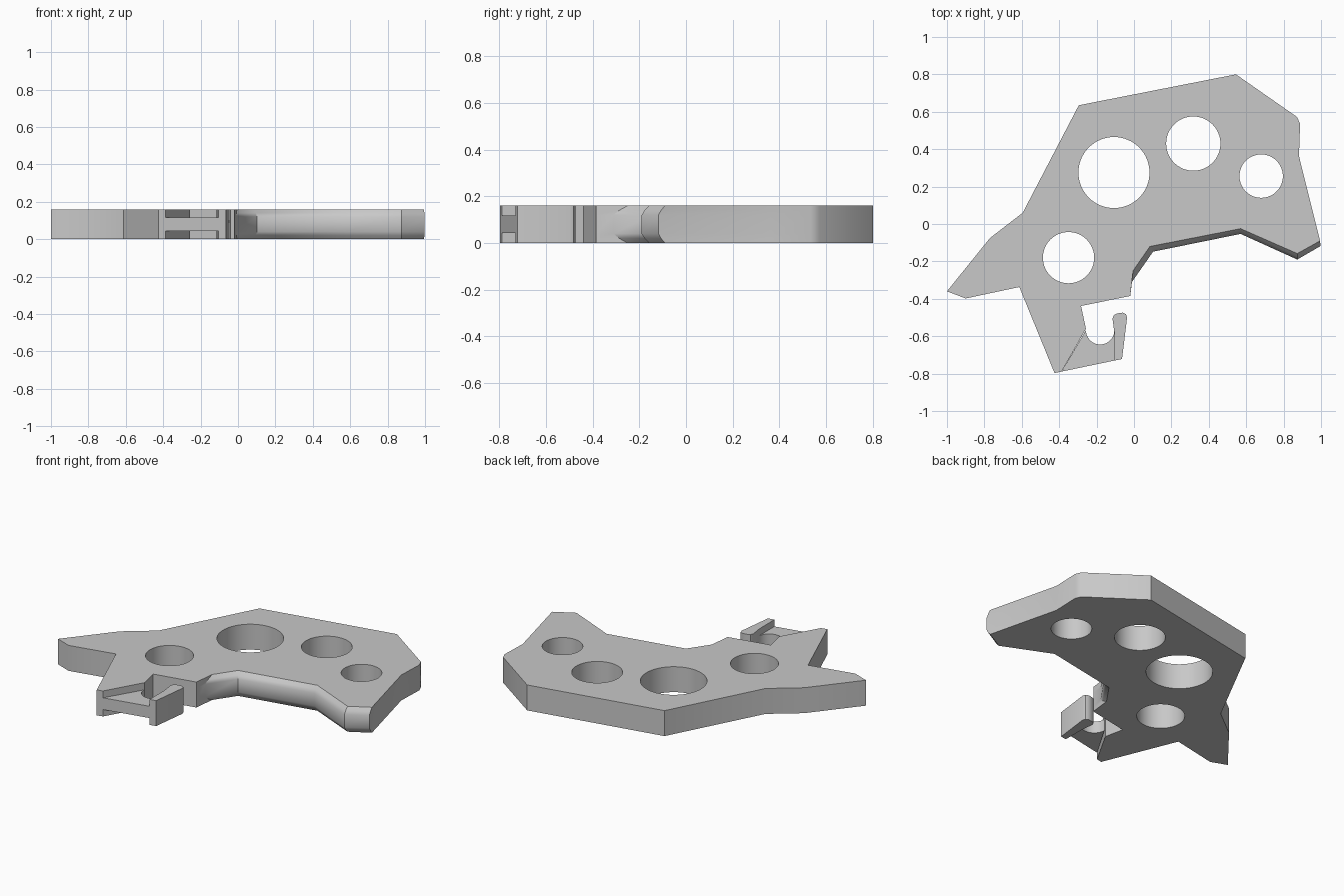
import bpy
import bmesh
from math import cos, sin, pi, radians

cube = bpy.data.objects.get("Cube")
if cube:
    bpy.data.objects.remove(cube, do_unlink=True)

HEIGHT = 0.16

grey = bpy.data.materials.new("light_grey")
grey.use_nodes = True
grey.diffuse_color = (0.58, 0.58, 0.58, 1)
grey.node_tree.nodes["Principled BSDF"].inputs["Base Color"].default_value = (0.58, 0.58, 0.58, 1)


def arc(cx, cy, r, start, end, steps):
    """Points along a circular arc, angles in radians."""
    angles = [start + (end - start) * i / steps for i in range(steps + 1)]
    return [(cx + r * cos(a), cy + r * sin(a)) for a in angles]


def add_walls(bm, rings):
    """Stack closed rings of (points, z); return bottom and top edge loops."""
    rows = [[bm.verts.new((x, y, z)) for x, y in pts] for pts, z in rings]
    n = len(rows[0])
    for low, high in zip(rows, rows[1:]):
        for i in range(n):
            j = (i + 1) % n
            bm.faces.new((low[i], low[j], high[j], high[i]))
    return [[bm.edges.get((row[i], row[(i + 1) % n])) for i in range(n)]
            for row in (rows[0], rows[-1])]


def build_plate(name, loops):
    """Build a solid plate from an outer wall and any hole walls."""
    bm = bmesh.new()
    bottom, top = [], []
    for rings in loops:
        low, high = add_walls(bm, rings)
        bottom += low
        top += high
    for edges in (bottom, top):
        bmesh.ops.triangle_fill(bm, edges=edges, use_beauty=True)
    bmesh.ops.recalc_face_normals(bm, faces=bm.faces[:])
    mesh = bpy.data.meshes.new(name)
    bm.to_mesh(mesh)
    bm.free()
    mesh.materials.append(grey)
    obj = bpy.data.objects.new(name, mesh)
    bpy.context.collection.objects.link(obj)
    bpy.ops.object.select_all(action='DESELECT')
    obj.select_set(True)
    bpy.context.view_layer.objects.active = obj
    bpy.ops.object.shade_smooth_by_angle(angle=radians(35))
    return obj


# Body outline: straight-walled part, then the rounded grip edge
straight = [(0.882, 0.363), (0.888, 0.535), (0.872, 0.572), (0.545, 0.80),
            (-0.295, 0.635), (-0.595, 0.06), (-0.77, -0.075), (-1.0, -0.36),
            (-0.90, -0.398), (-0.613, -0.337), (-0.425, -0.797),
            (-0.387, -0.789), (-0.257, -0.56), (-0.283, -0.438), (-0.02, -0.385)]
grip_outer = [(-0.011, -0.31), (0.102, -0.148), (0.57, -0.053),
              (0.873, -0.19), (0.997, -0.118)]
grip_inner = [(-0.005, -0.25), (0.085, -0.12), (0.57, -0.025),
              (0.873, -0.158), (0.995, -0.09)]


def body_ring(inset):
    grip = [(a + (c - a) * inset, b + (d - b) * inset)
            for (a, b), (c, d) in zip(grip_outer, grip_inner)]
    return straight + grip


profile = [(0, 1), (0.02, 0.4), (0.04, 0)]
profile += [(HEIGHT - z, inset) for z, inset in reversed(profile)]
body_loops = [[(body_ring(inset), z) for z, inset in profile]]

# Finger holes
for x, y, r in [(-0.107, 0.275, 0.19), (0.317, 0.43, 0.145),
                (0.68, 0.256, 0.116), (-0.35, -0.18, 0.137)]:
    circle = arc(x, y, r, 0, 2 * pi, 64)[:-1]
    body_loops.append([(circle, 0), (circle, HEIGHT)])
build_plate("body", body_loops)

# Thin web under the slot
web = [(-0.387, -0.789), (-0.104, -0.73)]
web += arc(-0.181, -0.568, 0.076, 0, -pi, 20)
build_plate("slot_web", [[(web, 0.043), (web, 0.117)]])

# Full-height hook beside the slot
hook = [(-0.104, -0.73), (-0.064, -0.722), (-0.037, -0.50), (-0.043, -0.482),
        (-0.06, -0.474), (-0.09, -0.478), (-0.108, -0.488),
        (-0.115, -0.505), (-0.105, -0.58)]
build_plate("hook", [[(hook, 0), (hook, HEIGHT)]])
